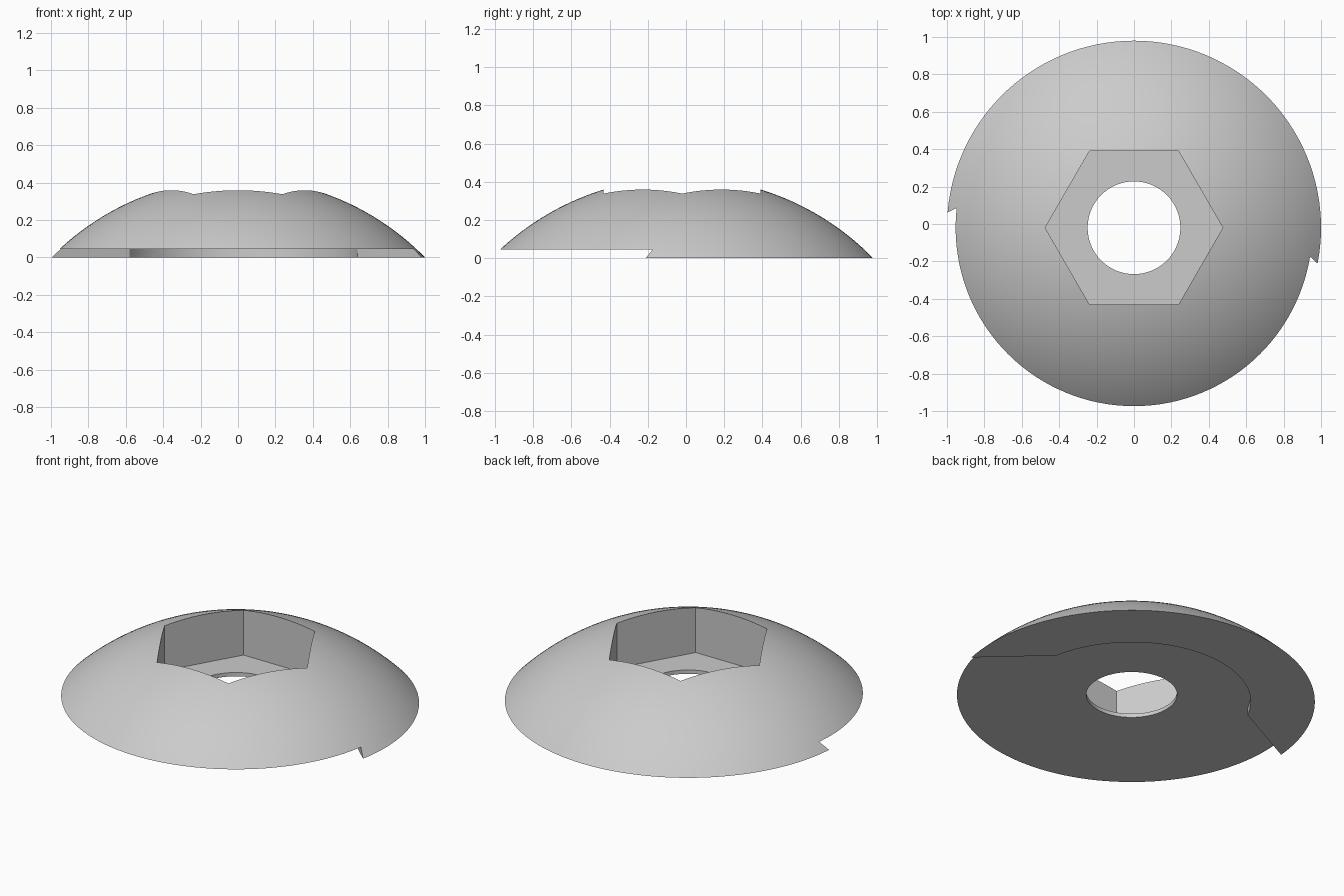
import bpy, bmesh, math
from math import sin, cos, radians, sqrt

if "Cube" in bpy.data.objects:
    bpy.data.objects.remove(bpy.data.objects["Cube"], do_unlink=True)

CY = -0.02            # centre line of the dome in y
DROP = 0.976          # sphere centre lies this far below the base
R = sqrt(1 + DROP ** 2)
STEP = 0.045          # height of the raised foot
FLOOR = 0.068         # floor of the hexagonal pocket

grey = bpy.data.materials.new("plain_grey")
grey.use_nodes = True
colour = (0.6, 0.6, 0.6, 1)
grey.diffuse_color = colour
grey.node_tree.nodes["Principled BSDF"].inputs["Base Color"].default_value = colour


def make_object(name, bm):
    bmesh.ops.recalc_face_normals(bm, faces=bm.faces)
    mesh = bpy.data.meshes.new(name)
    bm.to_mesh(mesh)
    bm.free()
    mesh.materials.append(grey)
    obj = bpy.data.objects.new(name, mesh)
    bpy.context.collection.objects.link(obj)
    return obj


def prism(name, outline, z0, z1):
    bm = bmesh.new()
    face = bm.faces.new([bm.verts.new((x, y, z0)) for x, y in outline])
    out = bmesh.ops.extrude_face_region(bm, geom=[face])
    verts = [v for v in out["geom"] if isinstance(v, bmesh.types.BMVert)]
    bmesh.ops.translate(bm, verts=verts, vec=(0, 0, z1 - z0))
    return make_object(name, bm)


def arc(radius, start, end, count):
    angles = [radians(start + (end - start) * i / count) for i in range(count + 1)]
    return [(radius * cos(a), CY + radius * sin(a)) for a in angles]


# Domed washer body: spherical cap spun around its axis
bm = bmesh.new()
rim = math.asin(1 / R)
rings = 28
path = [bm.verts.new((0, CY, 0))]
for i in range(rings + 1):
    a = rim * (1 - i / rings)
    path.append(bm.verts.new((R * sin(a), CY, R * cos(a) - DROP)))
edges = [bm.edges.new(pair) for pair in zip(path, path[1:])]
bmesh.ops.spin(bm, geom=path + edges, cent=(0, CY, 0), axis=(0, 0, 1),
               angle=math.tau, steps=128, use_merge=True)
bmesh.ops.remove_doubles(bm, verts=bm.verts, dist=1e-5)
dome = make_object("domed_washer", bm)

# Cutters: hexagonal pocket, round bore and the recess that leaves the foot
recess = arc(0.65, 153, 11, 48) + [(0.98, -0.21), (1.3, -0.51),
                                   (1.3, -1.3), (-1.4, -1.3), (-1.4, -0.15), (-1.0, 0.06)]
cutters = [
    prism("pocket_cutter", arc(0.475, 0, 300, 5), FLOOR, 1),
    prism("bore_cutter", arc(0.248, 0, 354.375, 63), -1, 1),
    prism("recess_cutter", recess, -0.5, STEP),
]
bpy.context.view_layer.objects.active = dome
dome.select_set(True)
for cutter in cutters:
    mod = dome.modifiers.new(cutter.name, "BOOLEAN")
    mod.operation = "DIFFERENCE"
    mod.solver = "EXACT"
    mod.object = cutter
    bpy.ops.object.modifier_apply(modifier=mod.name)
    bpy.data.objects.remove(cutter, do_unlink=True)

bpy.ops.object.select_all(action="DESELECT")
dome.select_set(True)
bpy.ops.object.shade_smooth_by_angle(angle=radians(25))
